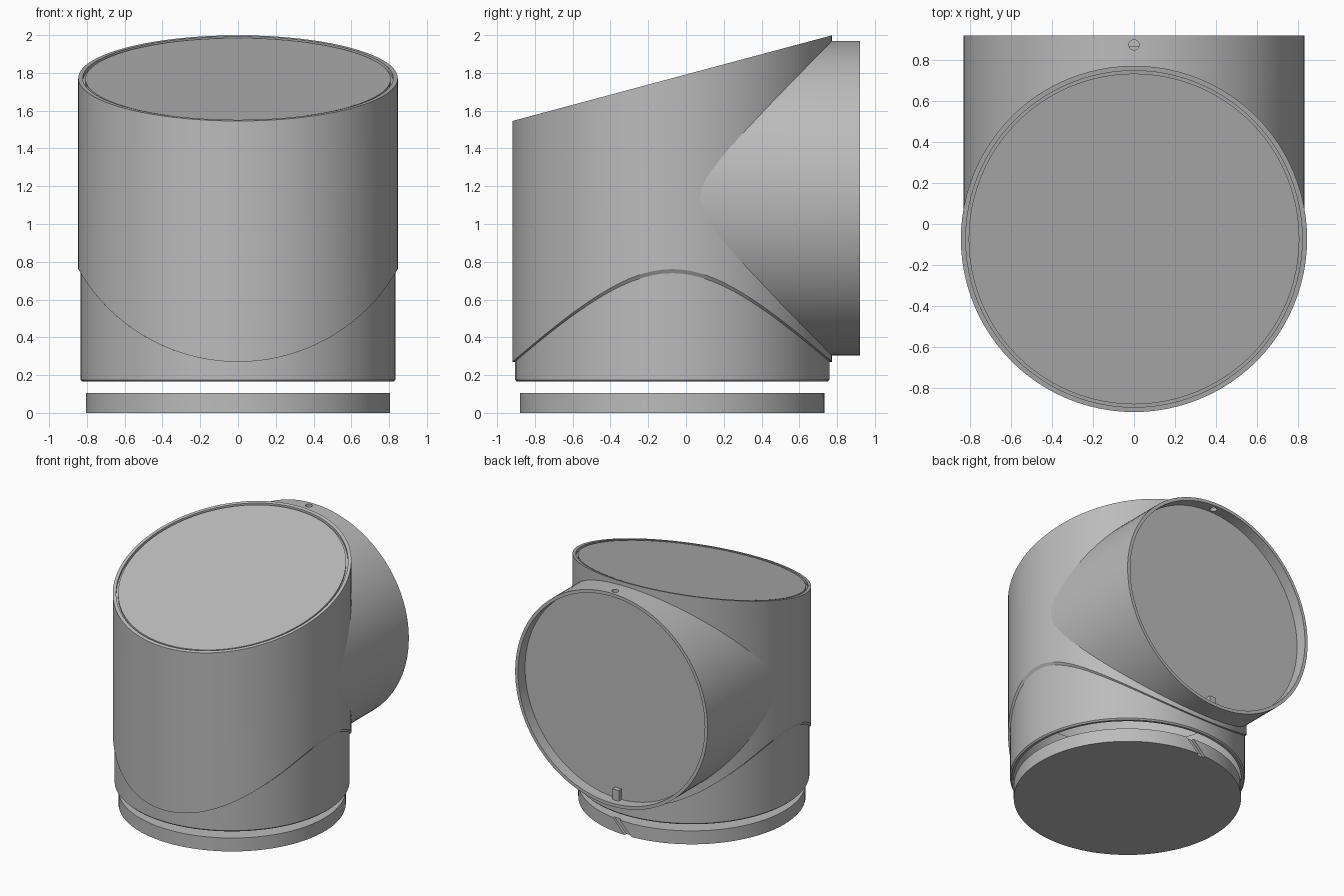
import bpy, bmesh, math

if "Cube" in bpy.data.objects:
    bpy.data.objects.remove(bpy.data.objects["Cube"])

SEG = 96
BODY_Y = -0.073      # axis of the upright pipe
BRANCH_Z = 1.136     # axis of the rear branch
R = 0.846

grey = bpy.data.materials.new("plain_grey")
grey.use_nodes = True
colour = (0.5, 0.5, 0.5, 1)
grey.diffuse_color = colour
grey.node_tree.nodes["Principled BSDF"].inputs["Base Color"].default_value = colour


def upright(u, v, h):
    return (u, v + BODY_Y, h)


def rearward(u, v, h):
    return (u, h, v + BRANCH_Z)


def finish(name, bm):
    bmesh.ops.recalc_face_normals(bm, faces=bm.faces)
    mesh = bpy.data.meshes.new(name)
    bm.to_mesh(mesh)
    bm.free()
    mesh.materials.append(grey)
    obj = bpy.data.objects.new(name, mesh)
    bpy.context.collection.objects.link(obj)
    return obj


def sweep(name, profile, place=upright, solid=False):
    """Turn (radius, height) pairs about an axis; height may depend on u, v."""
    bm = bmesh.new()
    rings = []
    for r, height in profile:
        ring = []
        for i in range(SEG):
            a = math.tau * i / SEG
            u, v = r * math.cos(a), r * math.sin(a)
            h = height(u, v) if callable(height) else height
            ring.append(bm.verts.new(place(u, v, h)))
        rings.append(ring)
    pairs = list(zip(rings, rings[1:]))
    if solid:
        bm.faces.new(rings[0])
        bm.faces.new(rings[-1])
    else:
        pairs.append((rings[-1], rings[0]))
    for a, b in pairs:
        for i in range(SEG):
            j = (i + 1) % SEG
            bm.faces.new((a[i], a[j], b[j], b[i]))
    return finish(name, bm)


def box(name, centre, size, shear=0.0):
    bm = bmesh.new()
    bmesh.ops.create_cube(bm, size=1)
    for v in bm.verts:
        v.co = [c + s * k for c, s, k in zip(centre, size, v.co)]
        v.co.x += shear * (v.co.z - centre[2])
    return finish(name, bm)


def cut(target, cutter):
    cutter.hide_render = True
    mod = target.modifiers.new("cut", "BOOLEAN")
    mod.operation = "DIFFERENCE"
    mod.solver = "EXACT"
    mod.object = cutter
    bpy.context.view_layer.objects.active = target
    bpy.ops.object.modifier_apply(modifier=mod.name)
    bpy.data.objects.remove(cutter)


def slanted(drop):
    return lambda u, v: 1.772 + 0.268 * v - drop


def saddle(u, v):
    return 1.244 - math.sqrt(0.974 ** 2 - u * u)


def body_surface(u, v):
    return BODY_Y + math.sqrt(R * R - u * u) - 0.01


# Upright pipe: outer shell with slanted mouth and saddle-shaped lower edge
shell = sweep("outer_shell", [(R, saddle), (R, slanted(0)),
                              (0.822, slanted(0)), (0.822, saddle)])

# Inner sleeve below the shell, with a small chamfer
sleeve = sweep("lower_sleeve", [(0.823, 0.165), (0.833, 0.175), (0.833, 0.9),
                                (0.805, 0.9), (0.805, 0.165)])

# Slanted lid and the ledge closing the groove around it
ledge = sweep("lid_ledge", [(0.825, slanted(0.06)), (0.825, slanted(0.02))], solid=True)
lid = sweep("slanted_lid", [(0.808, slanted(0.04)), (0.808, slanted(0.004))], solid=True)

# Rear branch with its recessed closing disc
branch = sweep("rear_branch", [(0.833, body_surface), (0.833, 0.922),
                               (0.808, 0.922), (0.808, body_surface)], rearward)
plate = sweep("branch_disc", [(0.812, 0.79), (0.812, 0.835)], rearward, solid=True)
tab = box("branch_disc_tab", (0, 0.85, 0.37), (0.055, 0.04, 0.085))

# Pin hole in the top of the branch
bm = bmesh.new()
bmesh.ops.create_cone(bm, cap_ends=True, segments=24, radius1=0.025,
                      radius2=0.025, depth=0.2)
pin = finish("pin_cutter", bm)
pin.location = (0, 0.875, BRANCH_Z + 0.82)
cut(branch, pin)

# Loose bottom disc with a slanted slot at the back
base = sweep("bottom_disc", [(0.806, 0), (0.806, 0.105)], solid=True)
cut(base, box("slot_cutter", (0.04, 0.74, 0.052), (0.06, 0.06, 0.13), shear=1.0))

# Smooth round walls, sharp rims
bpy.ops.object.select_all(action="DESELECT")
for obj in (shell, sleeve, ledge, lid, branch, plate, base):
    obj.select_set(True)
bpy.context.view_layer.objects.active = shell
bpy.ops.object.shade_smooth_by_angle(angle=math.radians(30))
